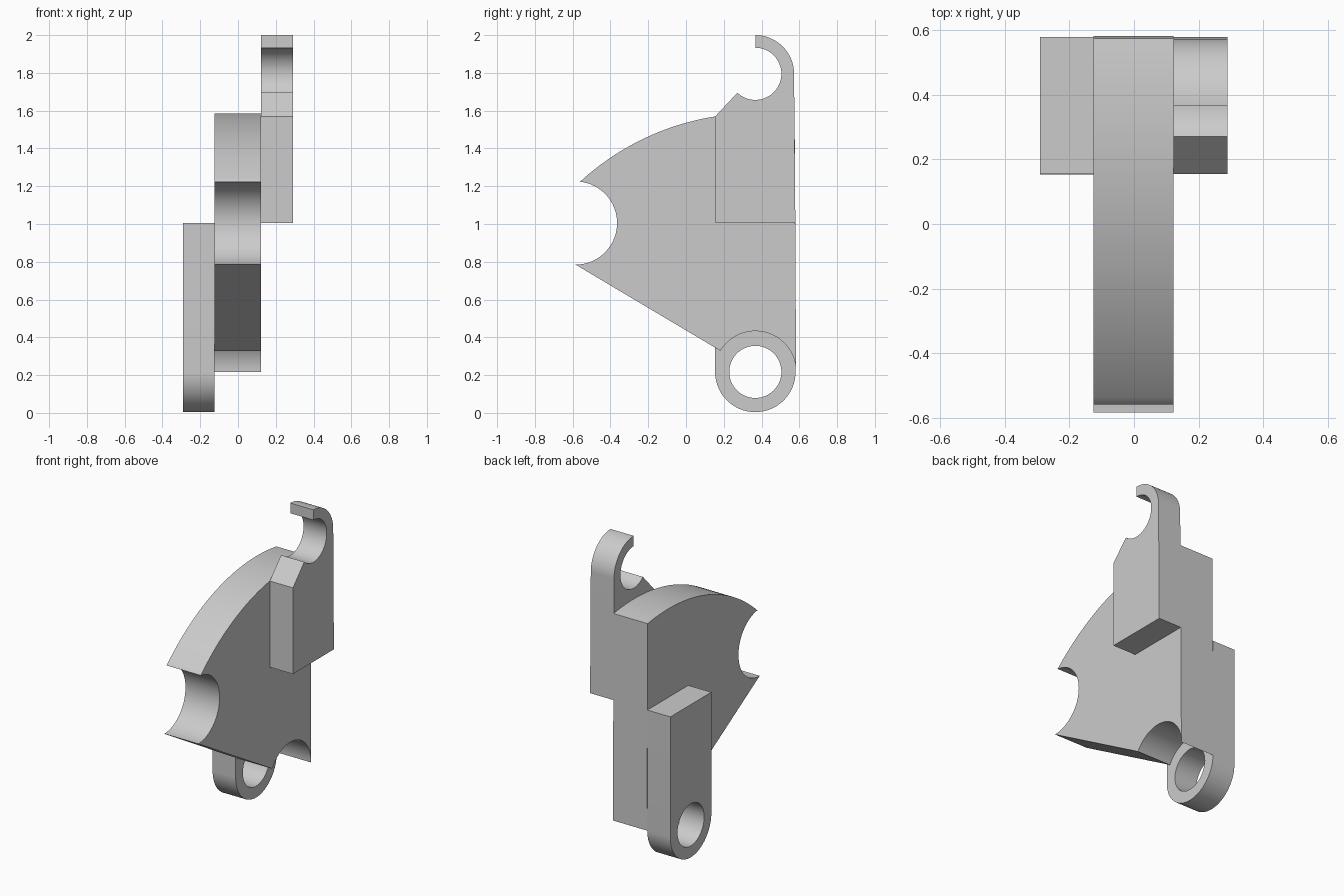
import bpy, bmesh
from math import cos, sin, radians, atan2, degrees

cube = bpy.data.objects.get("Cube")
if cube:
    bpy.data.objects.remove(cube, do_unlink=True)

grey = bpy.data.materials.new("light grey")
grey.use_nodes = True
colour = (0.6, 0.6, 0.6, 1)
grey.diffuse_color = colour
grey.node_tree.nodes["Principled BSDF"].inputs["Base Color"].default_value = colour


def arc(centre, radius, start, end, steps=40):
    """Points in the (y, z) plane along an arc, angles in degrees."""
    angles = [radians(start + (end - start) * i / steps) for i in range(steps + 1)]
    return [(centre[0] + radius * cos(a), centre[1] + radius * sin(a)) for a in angles]


def angle(centre, point):
    return degrees(atan2(point[1] - centre[1], point[0] - centre[0]))


def slab(name, profile, x0, x1):
    """Extrude a (y, z) outline from x0 to x1."""
    bm = bmesh.new()
    face = bm.faces.new([bm.verts.new((x0, y, z)) for y, z in profile])
    side = bmesh.ops.extrude_face_region(bm, geom=[face])["geom"]
    moved = [v for v in side if isinstance(v, bmesh.types.BMVert)]
    bmesh.ops.translate(bm, verts=moved, vec=(x1 - x0, 0, 0))
    bmesh.ops.recalc_face_normals(bm, faces=bm.faces)
    mesh = bpy.data.meshes.new(name)
    bm.to_mesh(mesh)
    bm.free()
    mesh.materials.append(grey)
    obj = bpy.data.objects.new(name, mesh)
    bpy.context.collection.objects.link(obj)
    return obj


pivot = (0.367, 0.217)
notch = (-0.585, 1.005)
hook_eye = (0.367, 1.795)
front, back, middle = 0.155, 0.579, 1.005
eye_radius, boss_radius = 0.138, 0.213

# Sector plate: crown arc about the pivot, front notch, pivot relief
crown_front, relief_front = (-0.56, 1.225), (0.18, 0.33)
plate = slab("sector_plate",
             arc(pivot, 1.369, angle(pivot, (0.575, 1.57)), angle(pivot, crown_front))
             + arc(notch, 0.22, angle(notch, crown_front), -90)
             + arc(pivot, 0.216, angle(pivot, relief_front), 0),
             -0.125, 0.122)

# Upper hook: block with a sloped shoulder and an open eye
shoulder = (0.272, 1.695)
hook = slab("upper_hook",
            [(back, middle), (front, middle), (front, 1.57)]
            + arc(hook_eye, eye_radius, angle(hook_eye, shoulder), 90)
            + arc(hook_eye, 0.205, 90, 0),
            0.122, 0.29)

# Lower lug: round-ended block with a bored hole
lug = slab("lower_lug",
           [(back, middle), (front, middle)] + arc(pivot, boss_radius, 180, 360),
           -0.292, -0.125)
bore = slab("bore_cutter", arc(pivot, eye_radius, 0, 360, 64)[:-1], -0.4, 0)
bore.hide_render = True
bore.hide_viewport = True
cut = lug.modifiers.new("bore", 'BOOLEAN')
cut.operation = 'DIFFERENCE'
cut.solver = 'EXACT'
cut.object = bore
bpy.context.view_layer.objects.active = lug
bpy.ops.object.modifier_apply(modifier=cut.name)
bpy.data.objects.remove(bore, do_unlink=True)

# Smooth the curved walls, keep the outlines crisp
for obj in (plate, hook, lug):
    bpy.ops.object.select_all(action='DESELECT')
    obj.select_set(True)
    bpy.context.view_layer.objects.active = obj
    bpy.ops.object.shade_smooth_by_angle(angle=radians(25))
